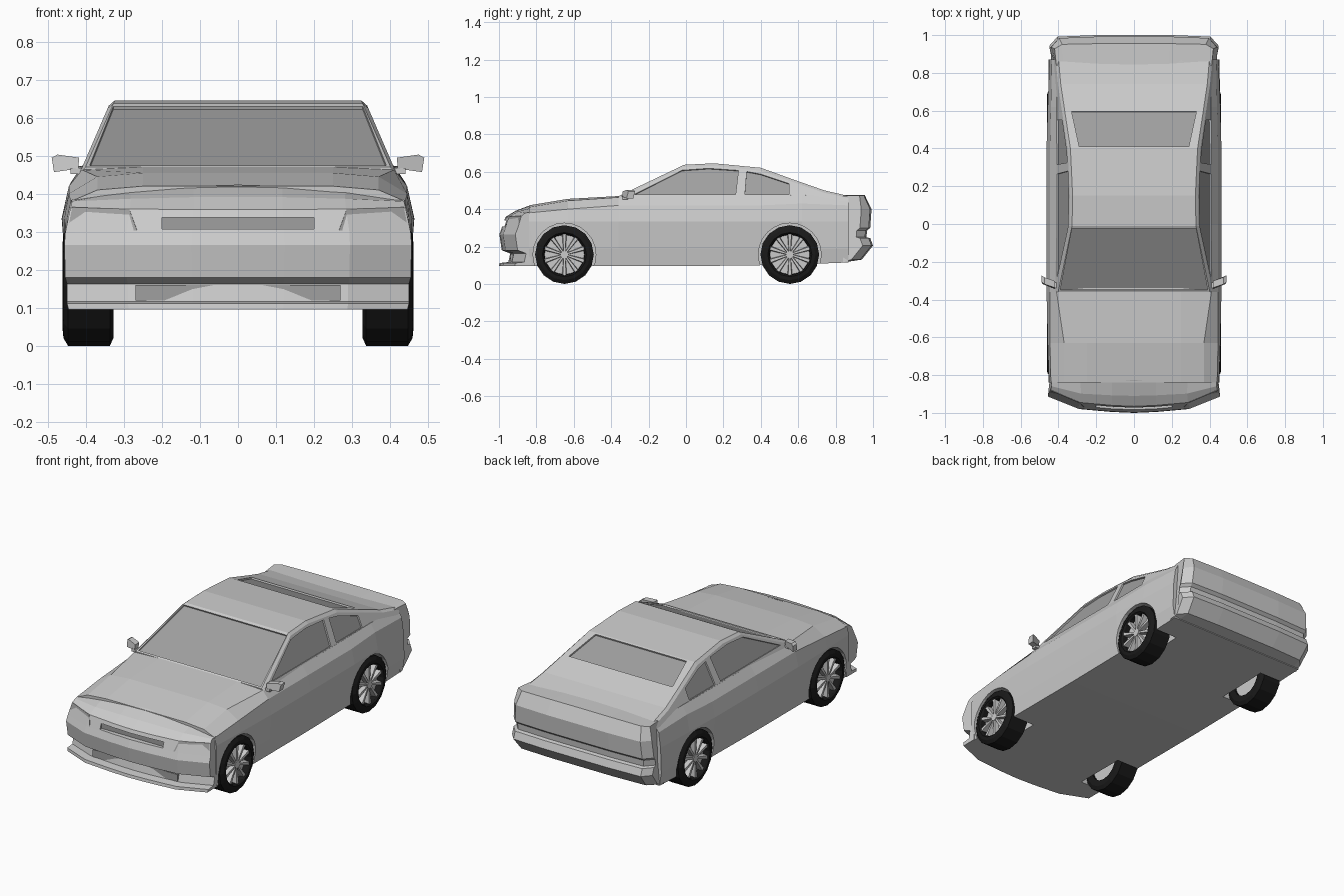
import bpy, bmesh, math
from mathutils import Vector

if "Cube" in bpy.data.objects:
    bpy.data.objects.remove(bpy.data.objects["Cube"])


def material(name, v):
    m = bpy.data.materials.new(name)
    m.diffuse_color = (v, v, v, 1)
    m.use_nodes = True
    m.node_tree.nodes["Principled BSDF"].inputs["Base Color"].default_value = m.diffuse_color
    return m


RUBBER, GLASS = material("rubber", 0.01), material("glass", 0.35)


def loft(name, rings, wrap=False, mat=None):
    """Skin closed rings of points; cap the ends, or wrap into a loop."""
    bm = bmesh.new()
    vs = [[bm.verts.new(p) for p in r] for r in rings]
    n = len(vs[0])
    pairs = list(zip(vs, vs[1:])) + ([(vs[-1], vs[0])] if wrap else [])
    for a, b in pairs:
        for i in range(n):
            j = (i + 1) % n
            bm.faces.new((a[i], a[j], b[j], b[i]))
    if not wrap:
        bm.faces.new(vs[0])
        bm.faces.new(vs[-1])
    bmesh.ops.recalc_face_normals(bm, faces=bm.faces)
    me = bpy.data.meshes.new(name)
    bm.to_mesh(me)
    bm.free()
    ob = bpy.data.objects.new(name, me)
    bpy.context.collection.objects.link(ob)
    if mat:
        me.materials.append(mat)
    return ob


def cut(target, cutter):
    mod = target.modifiers.new("cut", 'BOOLEAN')
    mod.operation, mod.solver, mod.object = 'DIFFERENCE', 'EXACT', cutter
    bpy.context.view_layer.objects.active = target
    bpy.ops.object.modifier_apply(modifier=mod.name)
    bpy.data.objects.remove(cutter)


def panel(name, pts, lo, hi, mat=None):
    """Prism over a flat outline, from lo to hi along its outward normal."""
    pts = [Vector(p) for p in pts]
    nrm = (pts[1] - pts[0]).cross(pts[2] - pts[1]).normalized()
    if nrm.dot(sum(pts, Vector()) / len(pts) - Vector((0, 0.2, 0.2))) < 0:
        nrm = -nrm
    return loft(name, [[p + nrm * h for p in pts] for h in (lo, hi)], mat=mat)


def window(target, name, pts):
    cut(target, panel("cutter", pts, -0.01, 0.04))
    panel(name, pts, -0.02, -0.009, GLASS)


def section(y, half):
    """Symmetric ring from half a cross-section ending on the centre line."""
    pts = half + [(-x, z) for x, z in half[-2::-1]]
    return [(x, y, z) for x, z in pts]


def box(name, lo, hi, mat=None):
    (x0, y0, z0), (x1, y1, z1) = lo, hi
    return loft(name, [[(x0, y, z0), (x1, y, z0), (x1, y, z1), (x0, y, z1)]
                       for y in (y0, y1)], mat=mat)


def disc(name, x0, x1, r, y, z, n, mat=None):
    return loft(name, [[(x, y + r * math.sin(i * math.tau / n), z + r * math.cos(i * math.tau / n))
                        for i in range(n)] for x in (x0, x1)], mat=mat)


# main lower body: y, bottom z, max half width, shoulder x/z, belt x/z, top z
stations = [
    (-0.84, .095, .450, .440, .38, .37, .41, .420),
    (-0.63, .095, .457, .445, .40, .37, .445, .455),
    (-0.36, .095, .463, .445, .42, .41, .463, .470),
    (0.00, .095, .464, .445, .42, .41, .470, .472),
    (0.40, .100, .463, .445, .42, .41, .472, .474),
    (0.62, .105, .457, .440, .43, .41, .475, .478),
    (0.87, .115, .447, .435, .42, .405, .465, .474)]
body = loft("lower_body", [section(y, [(.44, zb), (.452, .19), (w, .335), (sx, sz),
                                       (bx, bz), (.25, zt), (0, zt)])
                           for y, zb, w, sx, sz, bx, bz, zt in stations])


# nose and tail: side profiles repeated across x, swept back at the corners
def end_piece(name, rows, cols, sign):
    rings = []
    full = [(-x, d) for x, d in cols[:0:-1]] + cols
    edge = cols[-1][0]
    for x, d in full:
        k = (x / edge) ** 2
        rings.append([(x * xs, sign * (y - d * w), z - drop * k) for y, z, w, xs, drop in rows])
    return loft(name, rings)


nose = end_piece("nose", [
    (1.0, .095, 1, .99, 0), (.997, .112, 1, 1, 0), (.95, .117, 1, 1, 0),
    (.94, .163, 1, 1, 0), (.985, .18, 1, 1.01, 0), (.998, .265, 1, 1.015, 0),
    (.985, .302, 1, 1.01, .005), (.965, .358, 1, .98, -.005), (.91, .392, .6, .97, .012),
    (.825, .424, 0, .975, .04), (.825, .095, 0, .99, 0)],
    [(0, 0), (.12, .005), (.29, .02), (.45, .085)], -1)
end_piece("tail", [
    (.84, .115, 0, 1, 0), (.94, .13, 1, .98, 0), (1.0, .205, 1, 1, 0),
    (.985, .245, 1, 1, 0), (.965, .25, 1, .99, 0), (.968, .285, 1, .99, 0),
    (.985, .30, 1, 1, 0), (.992, .40, 1, .98, 0), (.955, .476, .5, .94, .003),
    (.84, .476, 0, .92, .005)],
    [(0, 0), (.2, .0), (.405, .008), (.447, .055)], 1)


# cabin with flat tilted sides
def side_x(z):
    return .41 - .433 * (z - .47)


roof = [(-.36, .455, .470), (-.01, .625, .637), (.15, .632, .645), (.40, .605, .621),
        (.60, .535, .549), (.74, .487, .500), (.87, .460, .470)]
cabin = loft("cabin", [section(y, [(side_x(.44), .44), (side_x(zs), zs),
                                   (side_x(zs) - .015, zt), (0, zt)]) for y, zs, zt in roof])

# glazing
window(cabin, "windshield", [(-.39, -.35, .4748), (.39, -.35, .4748),
                             (.328, -.025, .6298), (-.328, -.025, .6298)])
window(cabin, "rear_window", [(-.29, .41, .6174), (.29, .41, .6174),
                              (.33, .595, .5508), (-.33, .595, .5508)][:4])
front_glass = [(-.28, .477), (-.02, .608), (.12, .618), (.28, .607), (.265, .477)]
back_glass = [(.315, .477), (.325, .601), (.40, .587), (.55, .537), (.55, .477)]
for s, side in ((1, "left"), (-1, "right")):
    window(cabin, side + "_door_window", [(s * side_x(z), y, z) for y, z in front_glass])
    window(cabin, side + "_quarter_window", [(s * side_x(z), y, z) for y, z in back_glass])

# grille slot and lower intake panel
cut(nose, box("cutter", (-.2, -1.05, .307), (.2, -.95, .338)))
box("grille", (-.2, -.955, .307), (.2, -.945, .338), GLASS)
box("lower_intake", (-.27, -.938, .119), (.27, -.92, .16), GLASS)

TYRE = [(.33, .10), (.327, .135), (.337, .157), (.447, .157), (.459, .137),
        (.461, .118), (.452, .110), (.42, .106)]
for s, side in ((1, "left"), (-1, "right")):
    # headlights
    panel(side + "_headlight", [(s * .265, -.966, .303), (s * .448, -.898, .298),
                                (s * .435, -.880, .364), (s * .285, -.944, .358)],
          -.01, .003, GLASS)
    # door mirrors
    loft(side + "_mirror", [
        [(s * x, y + dy, z) for x, y, z in ((.42, -.325, .466), (.484, -.300, .457),
                                            (.490, -.290, .495), (.475, -.300, .503),
                                            (.418, -.320, .495))] for dy in (-.018, .018)])
    loft(side + "_mirror_stalk", [[(s * x, y, z) for y, z in ((-.34, .452), (-.31, .452),
                                                              (-.31, .468), (-.34, .468))]
                                  for x in (.395, .44)])
    # wheels in their arches
    for y, end in ((-.65, "front"), (.555, "rear")):
        name = f"{side}_{end}_"
        cut(body, disc("cutter", s * .30, s * .55, .168, y, .157, 24))
        rings = []
        for i in range(16):
            a = i * math.tau / 16
            rings.append([(s * x, y + r * math.sin(a), .157 + r * math.cos(a)) for x, r in TYRE])
        loft(name + "tyre", rings, True, RUBBER)
        disc(name + "rim", s * .345, s * .425, .108, y, .157, 16)
        disc(name + "hub", s * .42, s * .452, .022, y, .157, 10)
        for i in range(10):
            a = i * math.tau / 10
            u, v = (math.sin(a), math.cos(a)), (math.cos(a), -math.sin(a))
            loft(f"{name}spoke_{i}", [
                [(s * (x + dx), y + r * u[0] + t * v[0], .157 + r * u[1] + t * v[1])
                 for dx, t in ((-.03, -h), (-.03, h), (0, h * .7), (0, -h * .7))]
                for r, h, x in ((.015, .006, .449), (.111, .013, .453))])
